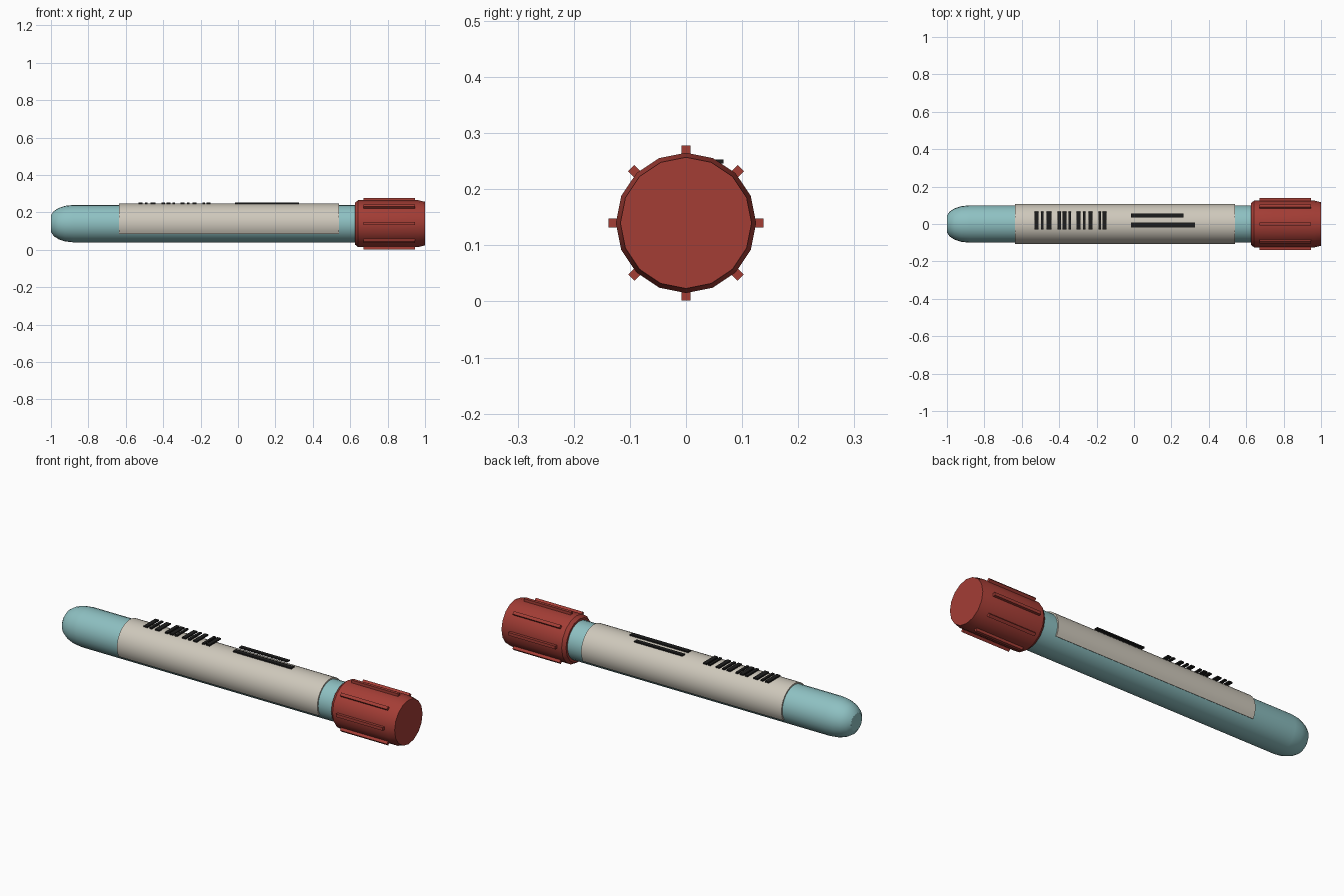
import bpy, bmesh, math
from mathutils import Matrix

if "Cube" in bpy.data.objects:
    bpy.data.objects.remove(bpy.data.objects["Cube"])

AXIS = 0.14  # height of the long axis


def material(name, rgb):
    m = bpy.data.materials.new(name)
    m.diffuse_color = (*rgb, 1)
    m.use_nodes = True
    m.node_tree.nodes["Principled BSDF"].inputs["Base Color"].default_value = m.diffuse_color
    return m


TEAL = material("teal", (0.27, 0.53, 0.54))
CREAM = material("cream", (0.62, 0.58, 0.50))
RED = material("red", (0.37, 0.047, 0.036))
BLACK = material("black", (0.012, 0.012, 0.012))


def finish(name, bm, mat, smooth=False):
    bmesh.ops.recalc_face_normals(bm, faces=bm.faces)
    me = bpy.data.meshes.new(name)
    bm.to_mesh(me)
    bm.free()
    me.materials.append(mat)
    ob = bpy.data.objects.new(name, me)
    bpy.context.collection.objects.link(ob)
    if smooth:
        bpy.ops.object.select_all(action='DESELECT')
        bpy.context.view_layer.objects.active = ob
        ob.select_set(True)
        bpy.ops.object.shade_smooth_by_angle(angle=math.radians(30))
    return ob


def sweep(name, profile, mat, sides, start=0, end=360, closed=False):
    """Turn (x, radius) points about the long axis; closed profiles may sweep a part arc."""
    bm = bmesh.new()
    full = end - start == 360
    rings = []
    for i in range(sides if full else sides + 1):
        a = math.radians(start + (end - start) * i / sides)
        rings.append([bm.verts.new((x, r * math.cos(a), AXIS + r * math.sin(a)))
                      for x, r in profile])
    n = len(profile)
    for i in range(sides):
        p, q = rings[i], rings[(i + 1) % len(rings)]
        for j in range(n if closed else n - 1):
            k = (j + 1) % n
            bm.faces.new((p[j], p[k], q[k], q[j]))
    if full:
        bm.faces.new([r[0] for r in rings])
        bm.faces.new([r[-1] for r in rings])
    else:
        bm.faces.new(rings[0])
        bm.faces.new(rings[-1])
    return finish(name, bm, mat, True)


def add_box(bm, lo, hi, rot=Matrix()):
    size = [b - a for a, b in zip(lo, hi)]
    mid = [(a + b) / 2 for a, b in zip(lo, hi)]
    bmesh.ops.create_cube(bm, size=1, matrix=rot @ Matrix.Translation(mid)
                          @ Matrix.Diagonal((*size, 1)))


# Tube with rounded tip
sweep("tube", [(-1, 0.045), (-0.985, 0.067), (-0.96, 0.083), (-0.925, 0.095),
               (-0.88, 0.1), (0.65, 0.1)], TEAL, 24)

# Label wrapped over the upper part of the tube
sweep("label", [(-0.635, 0.098), (-0.635, 0.107), (0.54, 0.107), (0.54, 0.098)],
      CREAM, 24, -31, 211, closed=True)

# Screw cap with bevelled rims
sweep("cap", [(0.625, 0.112), (0.642, 0.125), (0.965, 0.125), (0.997, 0.117),
              (1.0, 0.117)], RED, 16)

# Grip ribs around the cap
bm = bmesh.new()
for i in range(8):
    turn = Matrix.Translation((0, 0, AXIS)) @ Matrix.Rotation(i * math.pi / 4, 4, 'X')
    add_box(bm, (0.67, -0.008, 0.11), (0.945, 0.008, 0.138), turn)
finish("cap_ribs", bm, RED)

# Printed bars on the label
bm = bmesh.new()
for x, w in [(-0.532, 0.022), (-0.498, 0.014), (-0.467, 0.026), (-0.408, 0.018),
             (-0.382, 0.022), (-0.350, 0.014), (-0.307, 0.022), (-0.273, 0.014),
             (-0.243, 0.022), (-0.190, 0.014), (-0.168, 0.022)]:
    add_box(bm, (x, -0.03, 0.246), (x + w, 0.067, 0.253))
finish("bar_stripes", bm, BLACK)

# Printed lines on the label
bm = bmesh.new()
add_box(bm, (-0.017, 0.034, 0.246), (0.265, 0.055, 0.253))
add_box(bm, (-0.017, -0.018, 0.246), (0.325, 0.007, 0.253))
finish("print_lines", bm, BLACK)
